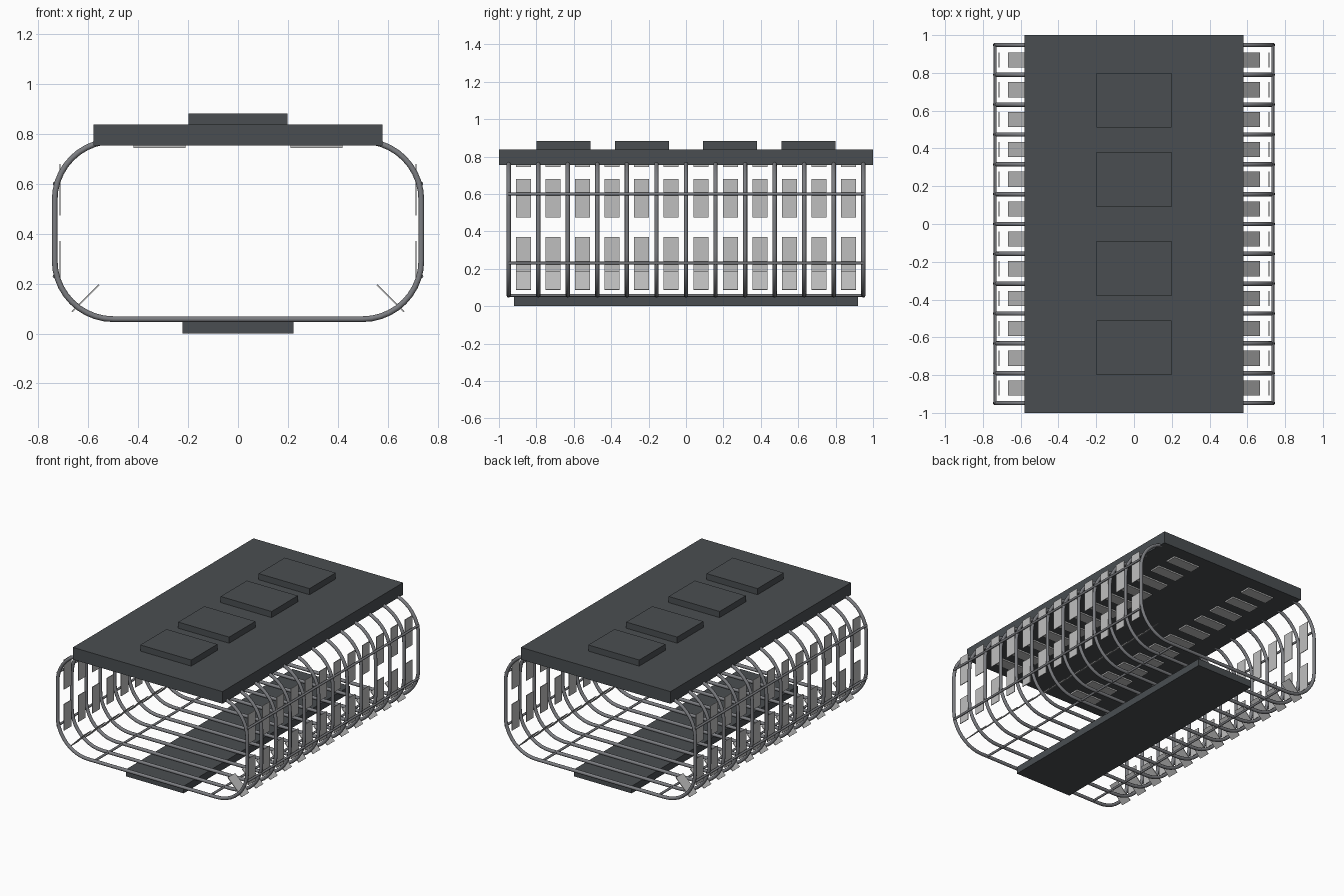
import bpy, bmesh, math
from mathutils import Matrix, Vector

if "Cube" in bpy.data.objects:
    bpy.data.objects.remove(bpy.data.objects["Cube"])


def material(name, rgba):
    m = bpy.data.materials.new(name)
    m.diffuse_color = rgba
    m.use_nodes = True
    m.node_tree.nodes["Principled BSDF"].inputs["Base Color"].default_value = m.diffuse_color
    return m


DARK = material("dark_slate", (0.068, 0.076, 0.083, 1))
METAL = material("grey_metal", (0.20, 0.205, 0.22, 1))
GLASS = material("pale_glass", (0.52, 0.52, 0.52, 0.5))


def add(name, mesh, mat=None):
    ob = bpy.data.objects.new(name, mesh)
    bpy.context.collection.objects.link(ob)
    if mat and not mesh.materials:
        mesh.materials.append(mat)
    return ob


def box(name, size, centre, mat, tilt=0.0):
    bm = bmesh.new()
    bmesh.ops.create_cube(bm, size=1, matrix=Matrix.Diagonal((*size, 1)))
    mesh = bpy.data.meshes.new(name)
    bm.to_mesh(mesh)
    bm.free()
    ob = add(name, mesh, mat)
    ob.location = centre
    ob.rotation_euler.y = tilt
    return ob


def hoop_mesh(cx, cz, hx, hz, corner, r, sides=12, steps=10):
    # rounded-rectangle centre line with a round cross-section
    path = []
    for i, (sx, sz) in enumerate(((1, 1), (-1, 1), (-1, -1), (1, -1))):
        for k in range(steps + 1):
            a = math.radians(90 * (i + k / steps))
            n = Vector((math.cos(a), 0, math.sin(a)))
            c = Vector((cx + sx * (hx - corner), 0, cz + sz * (hz - corner)))
            path.append((c + n * corner, n))
    bm = bmesh.new()
    rings = []
    for p, n in path:
        ring = []
        for j in range(sides):
            t = 2 * math.pi * j / sides
            ring.append(bm.verts.new(p + n * r * math.cos(t) + Vector((0, r * math.sin(t), 0))))
        rings.append(ring)
    for i, a in enumerate(rings):
        b = rings[(i + 1) % len(rings)]
        for j in range(sides):
            k = (j + 1) % sides
            bm.faces.new((a[j], a[k], b[k], b[j])).smooth = True
    bmesh.ops.recalc_face_normals(bm, faces=bm.faces)
    mesh = bpy.data.meshes.new("hoop")
    bm.to_mesh(mesh)
    bm.free()
    return mesh


def rail(name, x, z, r=0.008):
    bm = bmesh.new()
    bmesh.ops.create_cone(bm, cap_ends=True, segments=12, radius1=r, radius2=r, depth=1.9,
                          matrix=Matrix.Rotation(math.pi / 2, 4, 'X'))
    for f in bm.faces:
        f.smooth = len(f.verts) == 4
    mesh = bpy.data.meshes.new(name)
    bm.to_mesh(mesh)
    bm.free()
    add(name, mesh, METAL).location = (x, 0, z)


# roof slab, roof blocks and floor plate
box("roof_slab", (1.16, 2.0, 0.085), (0, 0, 0.7965), DARK)
for y in (-0.655, -0.235, 0.235, 0.655):
    box("roof_block", (0.395, 0.29, 0.05), (0, y, 0.857), DARK)
box("floor_plate", (0.445, 1.84, 0.05), (0, 0, 0.025), DARK)

# thirteen hoops
STEP = 0.158
hoop = hoop_mesh(0, 0.415, 0.735, 0.357, 0.235, 0.0115)
for i in range(13):
    add("hoop", hoop, METAL).location.y = (i - 6) * STEP

# lengthwise rails
for s in (-1, 1):
    rail("upper_rail", s * 0.735, 0.60)
    rail("lower_rail", s * 0.735, 0.23)
    rail("floor_rail", s * 0.45, 0.058)

# glass panels between neighbouring hoops
W, T = 0.08, 0.005
for i in range(12):
    y = (i - 5.5) * STEP
    for s in (-1, 1):
        box("upper_panel", (T, W, 0.207), (s * 0.714, y, 0.577), GLASS)
        box("lower_panel", (T, W, 0.185), (s * 0.714, y, 0.278), GLASS)
        box("corner_panel", (0.153, W, T), (s * 0.611, y, 0.142), GLASS, s * math.pi / 4)
        box("ceiling_panel", (0.207, W, 0.01), (s * 0.315, y, 0.749), GLASS)
